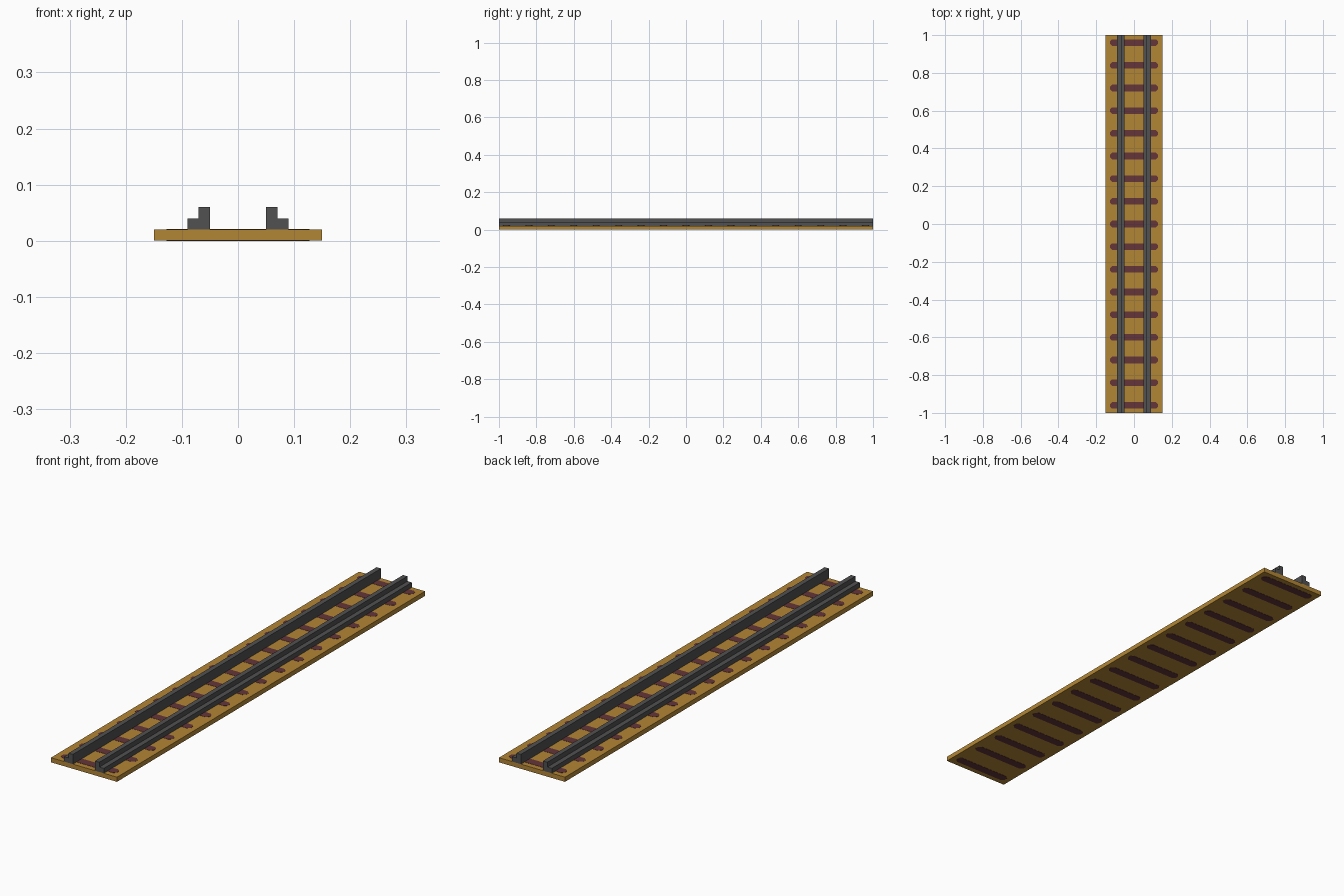
import bpy
import bmesh

cube = bpy.data.objects.get("Cube")
if cube:
    bpy.data.objects.remove(cube, do_unlink=True)


def material(name, rgb, rough=0.9):
    m = bpy.data.materials.new(name)
    m.use_nodes = True
    m.diffuse_color = (*rgb, 1)
    bsdf = m.node_tree.nodes["Principled BSDF"]
    bsdf.inputs["Base Color"].default_value = (*rgb, 1)
    bsdf.inputs["Roughness"].default_value = rough
    return m


SAND = material("sandy ballast", (0.45, 0.24, 0.036))
WOOD = material("dark red wood", (0.127, 0.036, 0.040))
STEEL = material("dark grey steel", (0.082, 0.082, 0.085))


def prism(name, outlines, offset, mat):
    """Extrude each closed 3D outline by the offset into one object."""
    bm = bmesh.new()
    for points in outlines:
        face = bm.faces.new([bm.verts.new(p) for p in points])
        out = bmesh.ops.extrude_face_region(bm, geom=[face], use_keep_orig=True)
        top = [v for v in out["geom"] if isinstance(v, bmesh.types.BMVert)]
        bmesh.ops.translate(bm, verts=top, vec=offset)
    bmesh.ops.recalc_face_normals(bm, faces=bm.faces)
    mesh = bpy.data.meshes.new(name)
    bm.to_mesh(mesh)
    bm.free()
    mesh.materials.append(mat)
    obj = bpy.data.objects.new(name, mesh)
    bpy.context.collection.objects.link(obj)
    return obj


PLATE = 0.0008   # thickness of the sleeper faces
TOP = 0.02       # top of the track bed

# Track bed
bed = [(-0.15, -1), (0.15, -1), (0.15, 1), (-0.15, 1)]
prism("track_bed", [[(x, y, PLATE) for x, y in bed]], (0, 0, TOP - PLATE), SAND)

# Sleepers with clipped corners, showing on top of and underneath the bed
L, W, C = 0.127, 0.018, 0.011
plan = [(-L, -W + C), (-L + C, -W), (L - C, -W), (L, -W + C),
        (L, W - C), (L - C, W), (-L + C, W), (-L, W - C)]
rows = [0.12 * i for i in range(-8, 9)]
for name, z in (("sleepers_top", TOP), ("sleepers_underside", 0)):
    prism(name, [[(x, y + row, z) for x, y in plan] for row in rows],
          (0, 0, PLATE), WOOD)

# Rails: stepped section, tall on the inside, low ledge on the outside
section = [(0.05, 0.02), (0.09, 0.02), (0.09, 0.04),
           (0.07, 0.04), (0.07, 0.06), (0.05, 0.06)]
for name, side in (("left_rail", 1), ("right_rail", -1)):
    prism(name, [[(side * x, -1, z) for x, z in section]], (0, 2, 0), STEEL)
